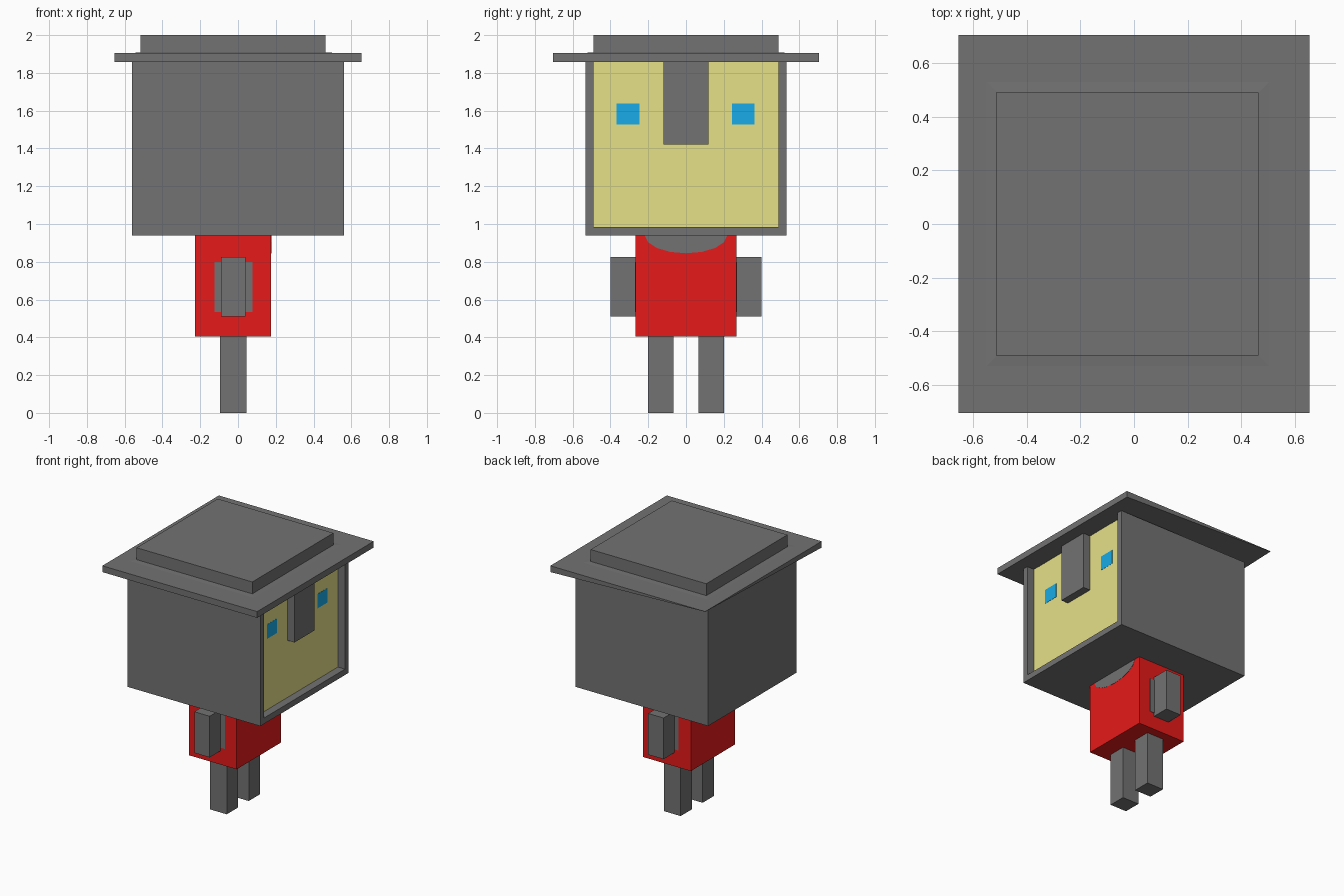
import bpy, bmesh, math

if "Cube" in bpy.data.objects:
    bpy.data.objects.remove(bpy.data.objects["Cube"])


def material(name, rgb):
    m = bpy.data.materials.new(name)
    m.diffuse_color = (*rgb, 1)
    m.use_nodes = True
    m.node_tree.nodes["Principled BSDF"].inputs["Base Color"].default_value = m.diffuse_color
    return m


GREY = material("grey", (0.17, 0.17, 0.17))
YELLOW = material("pale_yellow", (0.80, 0.75, 0.25))
BLUE = material("blue", (0.01, 0.423, 0.83))
RED = material("red", (0.80, 0.01, 0.01))


def finish(name, bm, mat):
    bmesh.ops.recalc_face_normals(bm, faces=bm.faces)
    me = bpy.data.meshes.new(name)
    bm.to_mesh(me)
    bm.free()
    me.materials.append(mat)
    ob = bpy.data.objects.new(name, me)
    bpy.context.collection.objects.link(ob)
    return ob


def box(name, x, y, z, mat, taper=0.0):
    """Box from (min, max) ranges; taper pulls the top edges inward."""
    bm = bmesh.new()
    bmesh.ops.create_cube(bm, size=1)
    for v in bm.verts:
        top = v.co.z > 0
        sx, sy = (1 if v.co.x > 0 else -1), (1 if v.co.y > 0 else -1)
        v.co = (x[sx > 0] - sx * taper * top,
                y[sy > 0] - sy * taper * top, z[top])
    return finish(name, bm, mat)


def prism(name, outline, x0, x1, mat):
    """Extrude a (y, z) outline along x."""
    bm = bmesh.new()
    face = bm.faces.new([bm.verts.new((x0, y, z)) for y, z in outline])
    ext = bmesh.ops.extrude_face_region(bm, geom=[face])["geom"]
    for v in ext:
        if isinstance(v, bmesh.types.BMVert):
            v.co.x = x1
    return finish(name, bm, mat)


# Head block with a raised rim (open at the top) around the face
box("head", (-0.56, 0.50), (-0.533, 0.533), (0.94, 1.858), GREY)
prism("face_rim", [(-0.533, 0.94), (0.533, 0.94), (0.533, 1.858), (0.49, 1.858),
                   (0.49, 0.985), (-0.49, 0.985), (-0.49, 1.858), (-0.533, 1.858)],
      0.50, 0.562, GREY)

# Face panel, nose and eyes
box("face", (0.499, 0.502), (-0.49, 0.49), (0.985, 1.858), YELLOW)
box("nose", (0.50, 0.562), (-0.12, 0.12), (1.422, 1.858), GREY)
for side, y in (("left", -0.307), ("right", 0.303)):
    box(side + "_eye", (0.50, 0.5035), (y - 0.06, y + 0.06), (1.528, 1.638), BLUE)

# Hat: brim with one thinned back corner, thin flared band, crown
brim = box("hat_brim", (-0.655, 0.655), (-0.704, 0.704), (1.858, 1.906), GREY)
for v in brim.data.vertices:
    if v.co.x < 0 and v.co.y > 0 and v.co.z < 1.88:
        v.co.z = 1.904
box("hat_band", (-0.55, 0.505), (-0.53, 0.53), (1.906, 1.909), GREY, taper=0.04)
box("hat_crown", (-0.515, 0.464), (-0.49, 0.49), (1.906, 2.0), GREY)

# Shirt with a half-oval neckline
box("shirt", (-0.228, 0.176), (-0.268, 0.267), (0.405, 0.94), RED)
neck = [(0.218 * math.cos(a), 0.94 - 0.095 * math.sin(a))
        for a in (math.pi * i / 8 for i in range(9))]
prism("neckline", neck, 0.174, 0.1775, GREY)

# Arms with sleeve openings, and legs, on both sides
for side, s in (("left", -1), ("right", 1)):
    box(side + "_sleeve_opening", (-0.125, 0.078),
        sorted((s * 0.264, s * 0.27)), (0.535, 0.80), GREY)
    box(side + "_arm", (-0.09, 0.04),
        sorted((s * 0.266, s * 0.40)), (0.51, 0.825), GREY)
    box(side + "_leg", (-0.095, 0.045),
        sorted((s * 0.066, s * 0.20)), (0, 0.405), GREY)
